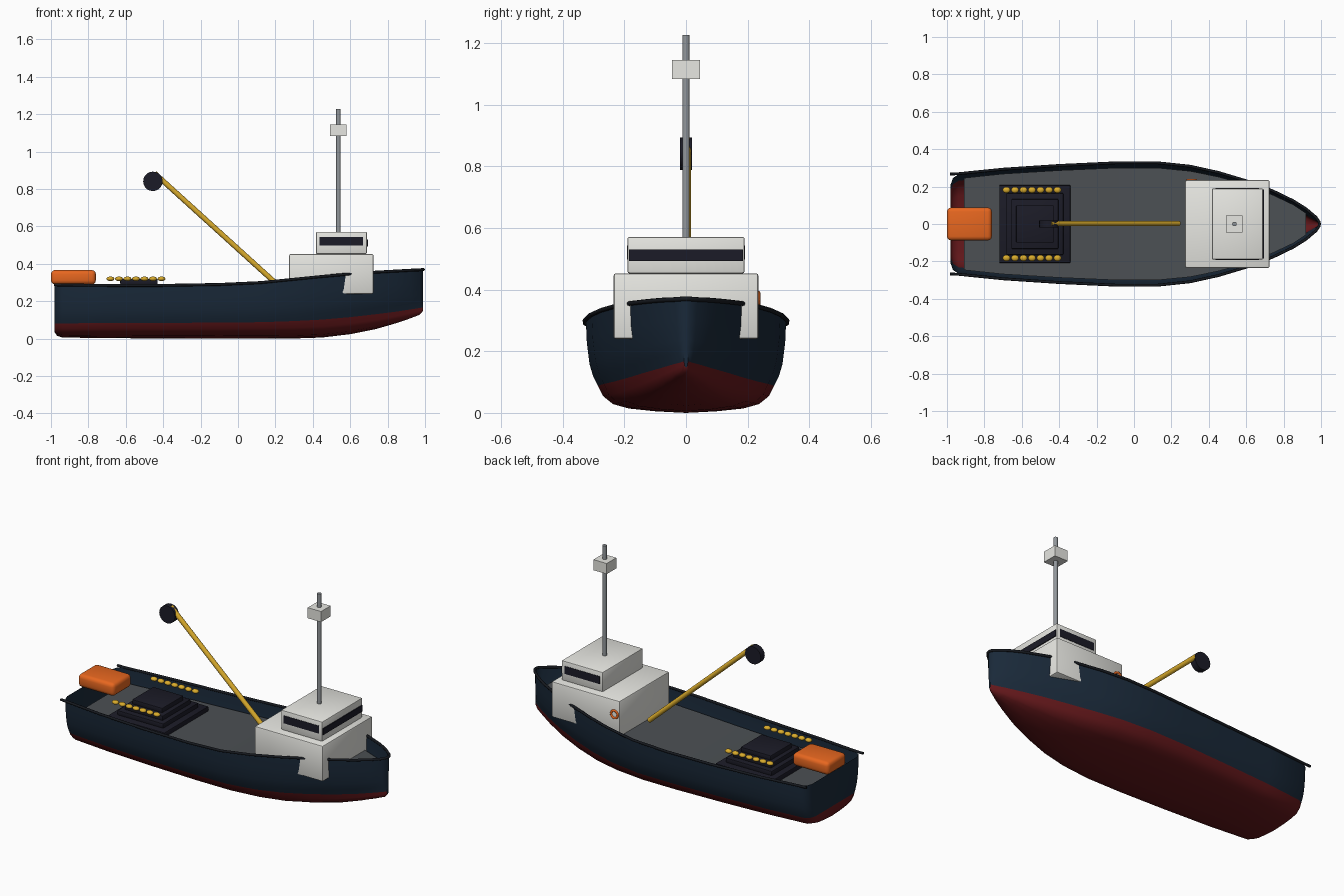
import bpy, bmesh, math
from mathutils import Vector

if "Cube" in bpy.data.objects:
    bpy.data.objects.remove(bpy.data.objects["Cube"])


def mat(name, r, g, b):
    m = bpy.data.materials.new(name)
    m.diffuse_color = (r, g, b, 1)
    m.use_nodes = True
    m.node_tree.nodes["Principled BSDF"].inputs["Base Color"].default_value = m.diffuse_color
    return m


NAVY = mat("navy_paint", 0.010, 0.022, 0.041)
RED = mat("red_bottom_paint", 0.13, 0.009, 0.011)
BLACK = mat("black_rail", 0.008, 0.010, 0.014)
GREY = mat("deck_grey", 0.072, 0.08, 0.088)
WHITE = mat("off_white", 0.80, 0.80, 0.76)
DARK = mat("dark_net", 0.011, 0.011, 0.020)
YELLOW = mat("yellow", 0.70, 0.41, 0.025)
ORANGE = mat("orange", 0.80, 0.135, 0.014)
STEEL = mat("mast_steel", 0.29, 0.31, 0.33)


def finish(name, bm, mats, smooth=None):
    bmesh.ops.recalc_face_normals(bm, faces=bm.faces)
    me = bpy.data.meshes.new(name)
    bm.to_mesh(me)
    bm.free()
    ob = bpy.data.objects.new(name, me)
    bpy.context.collection.objects.link(ob)
    for m in mats:
        me.materials.append(m)
    if smooth:
        bpy.context.view_layer.objects.active = ob
        ob.select_set(True)
        bpy.ops.object.shade_smooth_by_angle(angle=math.radians(smooth))
        ob.select_set(False)
    return ob


def box(name, lo, hi, m, bevel=0.0, seg=2):
    bm = bmesh.new()
    bmesh.ops.create_cube(bm, size=1)
    for v in bm.verts:
        v.co = Vector([(a + b) / 2 + c * (b - a) for a, b, c in zip(lo, hi, v.co)])
    if bevel:
        bmesh.ops.bevel(bm, geom=bm.edges[:], offset=bevel, segments=seg,
                        profile=0.5, affect='EDGES')
    return finish(name, bm, [m], 40 if bevel else None)


def rod(name, a, b, r, m, sides=16):
    a, b = Vector(a), Vector(b)
    bm = bmesh.new()
    bmesh.ops.create_cone(bm, cap_ends=True, segments=sides, radius1=r, radius2=r,
                          depth=(b - a).length)
    q = (b - a).to_track_quat('Z', 'Y')
    for v in bm.verts:
        v.co = q @ v.co + (a + b) / 2
    return finish(name, bm, [m], 40)


# Hull stations: x, half beam, keel z, sheer z, waterline z, waterline beam share
STATIONS = [
    (-0.980, 0.212, 0.034, 0.287, 0.082, 0.85),
    (-0.968, 0.246, 0.016, 0.287, 0.082, 0.86),
    (-0.938, 0.266, 0.006, 0.287, 0.082, 0.87),
    (-0.70, 0.290, 0.003, 0.285, 0.083, 0.88),
    (-0.40, 0.310, 0.001, 0.285, 0.084, 0.88),
    (-0.10, 0.324, 0.000, 0.290, 0.086, 0.88),
    (0.12, 0.325, 0.000, 0.300, 0.088, 0.88),
    (0.30, 0.306, 0.001, 0.318, 0.094, 0.87),
    (0.45, 0.273, 0.006, 0.333, 0.102, 0.85),
    (0.60, 0.228, 0.024, 0.346, 0.115, 0.81),
    (0.74, 0.175, 0.052, 0.356, 0.131, 0.76),
    (0.85, 0.122, 0.084, 0.362, 0.145, 0.68),
    (0.92, 0.078, 0.108, 0.366, 0.156, 0.60),
    (0.972, 0.034, 0.128, 0.368, 0.164, 0.50),
    (0.989, 0.010, 0.148, 0.370, 0.168, 0.60),
]
LOW = [(0, 0), (0.35, 0.06), (0.65, 0.165), (0.83, 0.33), (0.94, 0.62), (1, 1)]
HIGH = [(0.40, 0.15), (0.70, 0.34), (0.92, 0.66), (1, 1)]


def section(x, b, k, s, w, f):
    pts = [(x, f * b * p, k + (w - k) * q) for p, q in LOW]
    return pts + [(x, b * (f + (1 - f) * p), w + (s - w) * q) for p, q in HIGH]


bm = bmesh.new()
rings = []
for st in STATIONS:
    half = [bm.verts.new(p) for p in section(*st)]
    other = [half[0]] + [bm.verts.new((v.co.x, -v.co.y, v.co.z)) for v in half[1:]]
    rings.append((half, other))


def hull_face(vs, row, blue=False):
    f = bm.faces.new(vs)
    f.material_index = 0 if blue or row >= len(LOW) - 1 else 1


for i, (A, B) in enumerate(zip(rings, rings[1:])):
    for side in (0, 1):
        for r in range(len(A[0]) - 1):
            hull_face((A[side][r], B[side][r], B[side][r + 1], A[side][r + 1]), r)
# transom and stem strips
for end in (0, -1):
    P, S = rings[end]
    for r in range(len(P) - 1):
        vs = (P[0], P[1], S[1]) if r == 0 else (P[r], P[r + 1], S[r + 1], S[r])
        hull_face(vs, r, end == -1)
finish("hull", bm, [NAVY, RED], 45)

# Rail along both sheer lines, meeting at the stem
port = [(-0.983, 0.267, 0.288)] + [(s[0], s[1] + 0.003, s[3]) for s in STATIONS[2:]]
path = port + [(0.992, 0, 0.370)] + [(x, -y, z) for x, y, z in reversed(port)]
cu = bpy.data.curves.new("rail", 'CURVE')
cu.dimensions = '3D'
cu.bevel_depth = 0.0075
cu.bevel_resolution = 2
cu.use_fill_caps = True
sp = cu.splines.new('POLY')
sp.points.add(len(path) - 1)
for p, c in zip(sp.points, path):
    p.co = (*c, 1)
cu.materials.append(BLACK)
bpy.context.collection.objects.link(bpy.data.objects.new("rail", cu))

# Deck inset from the hull sides, following the sheer
DROP = 0.077
edge = [(-0.91, 0.246, 0.287 - DROP)]
edge += [(s[0], s[1] * 0.925, s[3] - DROP) for s in STATIONS[3:10]]
edge += [(0.74, 0.156, 0.279), (0.85, 0.104, 0.285), (0.92, 0.058, 0.289)]
bm = bmesh.new()
rows = [(bm.verts.new((x, y, z)), bm.verts.new((x, -y, z))) for x, y, z in edge]
for a, b in zip(rows, rows[1:]):
    bm.faces.new((a[0], a[1], b[1], b[0]))
finish("deck", bm, [GREY], 40)

# Cabin, wheelhouse and windows
box("cabin", (0.274, -0.235, 0.240), (0.724, 0.235, 0.453), WHITE, 0.008)
box("wheelhouse", (0.417, -0.19, 0.453), (0.689, 0.19, 0.571), WHITE, 0.006)
box("front_window", (0.686, -0.185, 0.493), (0.694, 0.185, 0.531), DARK)
for n, s in (("right", -1), ("left", 1)):
    ys = sorted((s * 0.187, s * 0.192))
    box(n + "_window", (0.436, ys[0], 0.497), (0.668, ys[1], 0.543), DARK)

# Life ring on the port side of the cabin
bpy.ops.mesh.primitive_torus_add(major_radius=0.022, minor_radius=0.007, major_segments=20,
                                 minor_segments=8, location=(0.308, 0.234, 0.368),
                                 rotation=(math.pi / 2, 0, 0))
ring = bpy.context.object
ring.name = "life_ring"
ring.data.materials.append(ORANGE)
bpy.ops.object.shade_smooth()
ring.select_set(False)

# Mast with its instrument box
rod("mast", (0.537, 0, 0.565), (0.537, 0, 1.227), 0.012, STEEL)
box("mast_box", (0.492, -0.045, 1.083), (0.580, 0.045, 1.146), WHITE)

# Boom and hauling block
rod("boom", (0.24, 0.003, 0.262), (-0.446, 0.003, 0.884), 0.014, YELLOW)
rod("hauling_block", (-0.455, -0.019, 0.841), (-0.455, 0.019, 0.841), 0.052, DARK, 20)

# Stepped net pile with two rows of floats
LAYERS = [(0.19, 0.208, 0.238), (0.152, 0.165, 0.265), (0.125, 0.133, 0.292), (0.10, 0.10, 0.319)]
z0 = 0.209
for i, (hx, hy, z1) in enumerate(LAYERS):
    box(f"net_layer_{i + 1}", (-0.53 - hx, -hy, z0), (-0.53 + hx, hy, z1), DARK, 0.004)
    z0 = z1 - 0.001
for n, y in (("right", -0.182), ("left", 0.182)):
    bm = bmesh.new()
    for i in range(7):
        new = bmesh.ops.create_uvsphere(bm, u_segments=12, v_segments=8, radius=1)["verts"]
        for v in new:
            v.co = Vector((-0.682 + 0.0455 * i + v.co.x * 0.021, y + v.co.y * 0.017,
                           0.320 + v.co.z * 0.012))
    finish(n + "_net_floats", bm, [YELLOW], 60)

# Raft canister over the stern
box("raft_canister", (-1.0, -0.088, 0.290), (-0.760, 0.088, 0.367), ORANGE, 0.022, 3)
